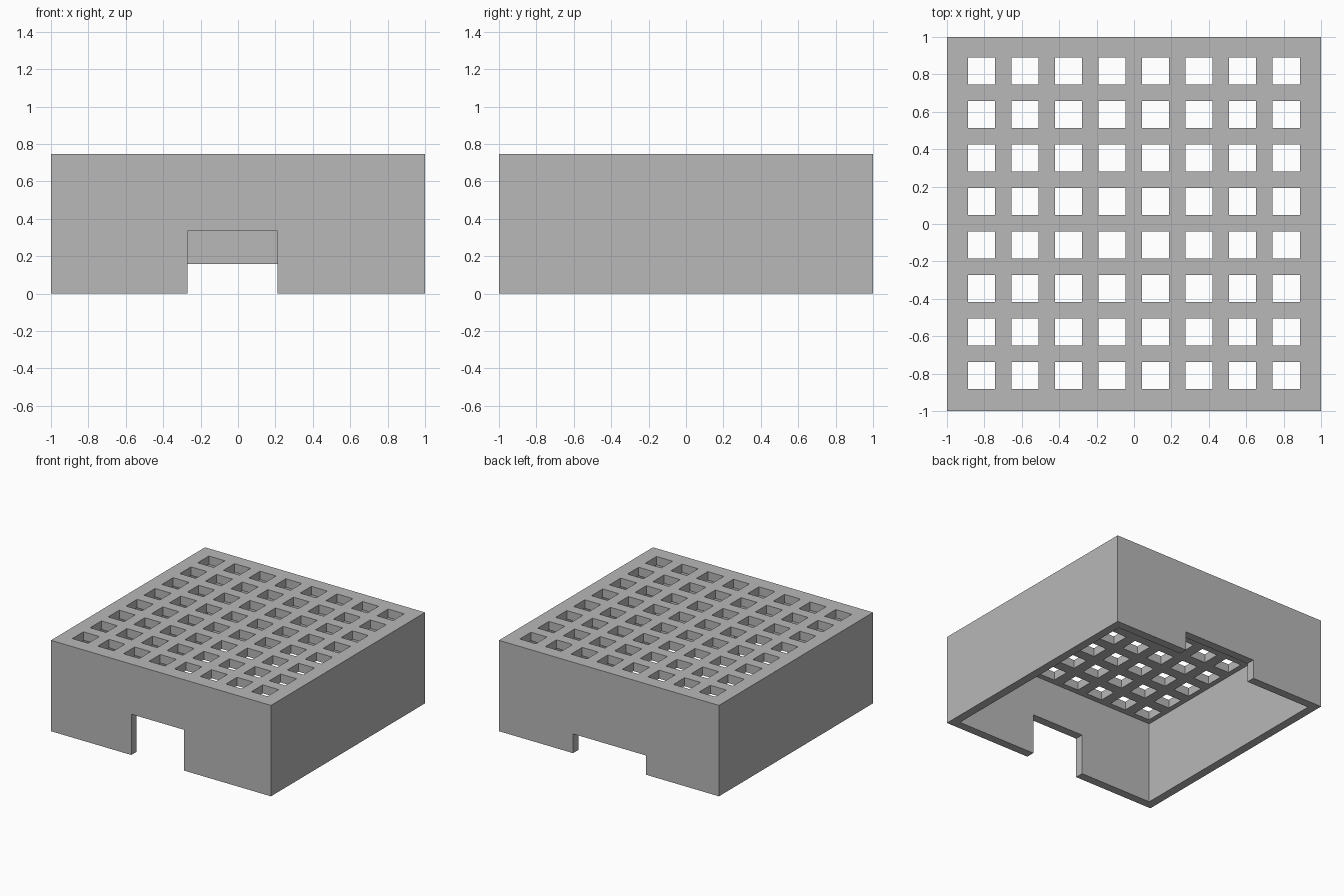
import bpy, bmesh
from mathutils import Matrix, Vector

if "Cube" in bpy.data.objects:
    bpy.data.objects.remove(bpy.data.objects["Cube"])

HEIGHT, WALL = 0.747, 0.07
PITCH, HOLE = 0.2328, 0.145

grey = bpy.data.materials.new("plain grey")
grey.diffuse_color = (0.48, 0.48, 0.48, 1)
grey.use_nodes = True
grey.node_tree.nodes["Principled BSDF"].inputs["Base Color"].default_value = grey.diffuse_color


def boxes(name, spans):
    """One object made of boxes, each given as (low corner, high corner)."""
    bm = bmesh.new()
    for lo, hi in spans:
        lo, hi = Vector(lo), Vector(hi)
        bmesh.ops.create_cube(bm, size=1, matrix=Matrix.Translation((lo + hi) / 2)
                              @ Matrix.Diagonal((*(hi - lo), 1)))
    mesh = bpy.data.meshes.new(name)
    bm.to_mesh(mesh)
    bm.free()
    mesh.materials.append(grey)
    obj = bpy.data.objects.new(name, mesh)
    bpy.context.collection.objects.link(obj)
    return obj


# Outer block
cover = boxes("perforated_cover", [((-1, -1, 0), (1, 1, HEIGHT))])

# Hollow inside, open at the bottom
cavity = boxes("cavity_cutter", [((-1 + WALL, -1 + WALL, -0.2),
                                  (1 - WALL, 1 - WALL, HEIGHT - WALL))])

# Tall narrow notch in the front wall, low wide notch in the back wall
notches = boxes("notch_cutter", [((-0.27, -1.1, -0.1), (0.21, -0.85, 0.335)),
                                 ((-0.335, 0.85, -0.1), (0.327, 1.1, 0.158))])

# Eight by eight square holes through the top
holes = []
for i in range(8):
    for j in range(8):
        x, y = (i - 3.5) * PITCH - 0.001, (j - 3.5) * PITCH + 0.004
        h = HOLE / 2
        holes.append(((x - h, y - h, HEIGHT - 0.2), (x + h, y + h, HEIGHT + 0.1)))
hole_grid = boxes("hole_cutter", holes)

for cutter in (cavity, notches, hole_grid):
    mod = cover.modifiers.new(cutter.name, 'BOOLEAN')
    mod.operation = 'DIFFERENCE'
    mod.solver = 'EXACT'
    mod.object = cutter
    cutter.hide_render = True
    cutter.display_type = 'WIRE'
